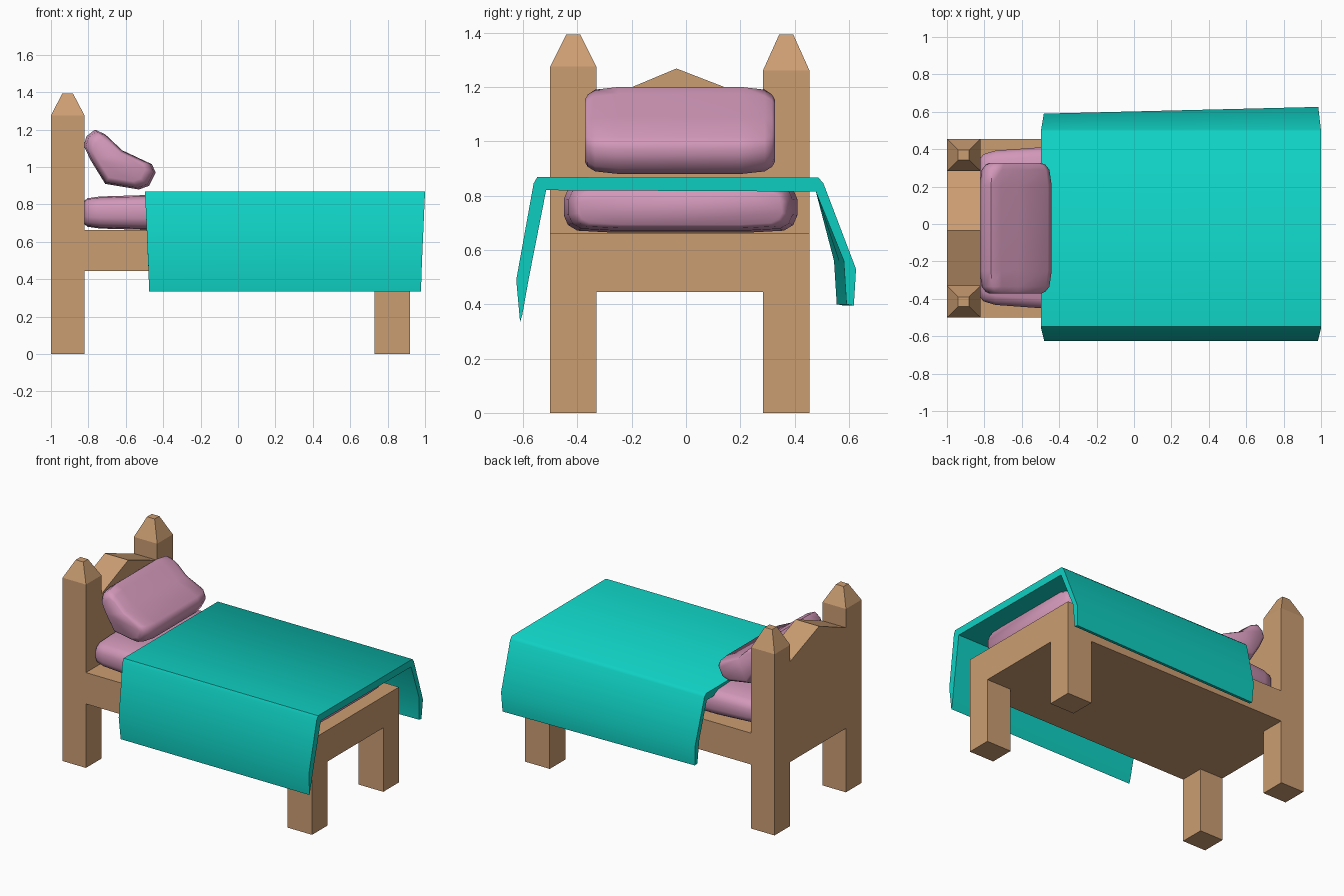
import bpy, bmesh, math

if "Cube" in bpy.data.objects:
    bpy.data.objects.remove(bpy.data.objects["Cube"])


def material(name, rgb):
    m = bpy.data.materials.new(name)
    m.diffuse_color = (*rgb, 1)
    m.use_nodes = True
    m.node_tree.nodes["Principled BSDF"].inputs["Base Color"].default_value = m.diffuse_color
    return m


wood = material("wood", (0.60, 0.34, 0.17))
pink = material("pink_fabric", (0.64, 0.31, 0.48))
teal = material("teal_fabric", (0.005, 0.64, 0.55))


def loft(name, rings, mat, smooth=None):
    """Skin a list of matching point rings and cap both ends."""
    bm = bmesh.new()
    vs = [[bm.verts.new(p) for p in r] for r in rings]
    n = len(rings[0])
    for a, b in zip(vs, vs[1:]):
        for i in range(n):
            j = (i + 1) % n
            bm.faces.new((a[i], a[j], b[j], b[i]))
    bm.faces.new(vs[0])
    bm.faces.new(vs[-1])
    bmesh.ops.recalc_face_normals(bm, faces=bm.faces)
    me = bpy.data.meshes.new(name)
    bm.to_mesh(me)
    bm.free()
    me.materials.append(mat)
    ob = bpy.data.objects.new(name, me)
    bpy.context.collection.objects.link(ob)
    if smooth:
        bpy.ops.object.select_all(action='DESELECT')
        ob.select_set(True)
        bpy.context.view_layer.objects.active = ob
        bpy.ops.object.shade_smooth_by_angle(angle=math.radians(smooth))
    return ob


def extrude_x(name, profile, x0, x1, mat):
    return loft(name, [[(x, y, z) for y, z in profile] for x in (x0, x1)], mat)


def rect(x0, x1, y0, y1, z):
    return [(x0, y0, z), (x1, y0, z), (x1, y1, z), (x0, y1, z)]


# Headboard with both posts, and foot end with both legs
Y0, Y1, Y2, Y3 = -0.50, -0.33, 0.283, 0.455
RAIL, DECK = 0.445, 0.663
extrude_x("headboard", [
    (Y0, 0), (Y1, 0), (Y1, RAIL), (Y2, RAIL), (Y2, 0), (Y3, 0), (Y3, 1.26),
    (Y2, 1.26), (Y2, 1.145), (-0.035, 1.268), (Y1, 1.145), (Y1, 1.275), (Y0, 1.275)],
    -1.0, -0.82, wood)
extrude_x("foot_end", [
    (Y0, 0), (Y1, 0), (Y1, RAIL), (Y2, RAIL), (Y2, 0), (Y3, 0), (Y3, DECK), (Y0, DECK)],
    0.73, 0.92, wood)

# Slab between the two ends
extrude_x("bed_base", [(Y0, RAIL), (Y3, RAIL), (Y3, DECK), (Y0, DECK)], -0.82, 0.73, wood)

# Tapered post caps
for side, a, b, z in (("front", Y0, Y1, 1.275), ("back", Y2, Y3, 1.26)):
    c = (a + b) / 2 - 0.0
    loft(f"post_cap_{side}", [
        rect(-1.0, -0.82, a, b, z),
        rect(-0.94, -0.882, c - 0.026, c + 0.026, 1.393)], wood)

# Mattress: rounded section narrowed towards its ends
quarter = [(0.43, 0.03), (0.415, 0.065), (0.38, 0.086), (0.25, 0.093)]
half = quarter + [(-y, z) for y, z in reversed(quarter)]
section = half + [(-y, -z) for y, z in half]
stations = [(-0.82, 0.87, 0.68), (-0.805, 0.915, 0.82), (-0.74, 0.96, 0.92),
            (-0.5, 1, 1), (0.55, 1, 1), (0.77, 0.96, 0.92),
            (0.84, 0.915, 0.82), (0.86, 0.87, 0.68)]
loft("mattress", [[(x, -0.02 + y * sy, 0.757 + z * sz) for y, z in section]
                  for x, sy, sz in stations], pink, 60)

# Pillow leaning on the headboard, profile in x-z, shrunk towards both ends
pillow = [(-0.825, 1.115), (-0.81, 1.165), (-0.765, 1.20), (-0.71, 1.175),
          (-0.62, 1.09), (-0.46, 1.015), (-0.44, 0.97), (-0.475, 0.90),
          (-0.53, 0.88), (-0.71, 0.91), (-0.79, 1.04)]
px, pz = -0.64, 1.035
ends = [(-0.372, 0.72), (-0.362, 0.83), (-0.335, 0.94), (-0.25, 1),
        (0.205, 1), (0.29, 0.94), (0.317, 0.83), (0.327, 0.72)]
loft("pillow", [[(px + (x - px) * s, y, pz + (z - pz) * s) for x, z in pillow]
                for y, s in ends], pink, 60)


# Blanket: draped strip, back flap spreads towards the foot
def blanket_ring(x, inset, spread):
    outer = [(-0.611, 0.335), (-0.625, 0.49), (-0.561, 0.845), (-0.548, 0.868),
             (0.488, 0.866), (0.506, 0.845), (0.59 + spread, 0.53),
             (0.582 + spread, 0.395)]
    inner = [(0.555 + spread, 0.40), (0.545 + spread, 0.56), (0.478, 0.815),
             (-0.515, 0.82), (-0.578, 0.50), (-0.603, 0.36)]
    return [(x + inset * min(1, max(0, (0.868 - z) / 0.5)), y, z)
            for y, z in outer + inner]


loft("blanket", [blanket_ring(-0.497, 0.022, 0), blanket_ring(0.25, 0, 0.018),
                 blanket_ring(1.0, -0.022, 0.036)], teal, 50)
